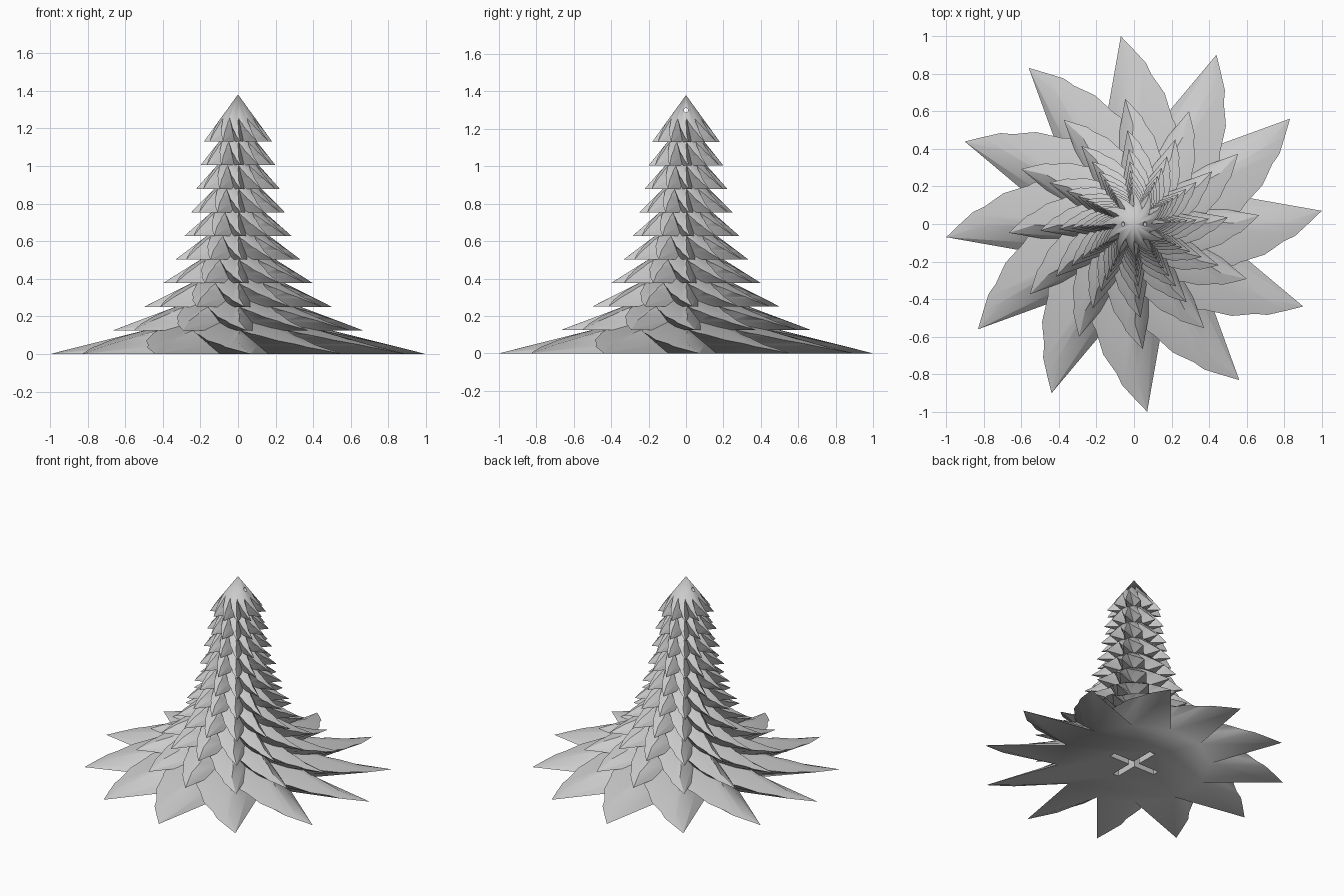
import bpy, bmesh, math
from mathutils import Vector

cube = bpy.data.objects.get("Cube")
if cube:
    bpy.data.objects.remove(cube, do_unlink=True)

POINTS = 12        # branches per tier
TIERS = 10
SLICES = 5
PITCH = 0.1255     # rise from tier to tier
HEIGHT = 2 * PITCH
TURN = math.radians(-7)    # twist per slice
START = math.radians(4)
MARGIN = 0.02

grey = bpy.data.materials.new("plain_grey")
grey.use_nodes = True
grey.diffuse_color = (0.6, 0.6, 0.6, 1)
grey.node_tree.nodes["Principled BSDF"].inputs["Base Color"].default_value = (0.6, 0.6, 0.6, 1)


def finish(bm, name):
    bmesh.ops.recalc_face_normals(bm, faces=bm.faces[:])
    mesh = bpy.data.meshes.new(name)
    bm.to_mesh(mesh)
    bm.free()
    mesh.materials.append(grey)
    obj = bpy.data.objects.new(name, mesh)
    bpy.context.collection.objects.link(obj)
    return obj


def cone(name, radius, base):
    bm = bmesh.new()
    sides = 8 * POINTS
    ring = [bm.verts.new((radius * math.cos(a), radius * math.sin(a), base))
            for a in (START + math.tau * k / sides for k in range(sides))]
    apex = bm.verts.new((0, 0, base + HEIGHT))
    bm.faces.new(ring[::-1])
    for k in range(sides):
        bm.faces.new((ring[k], ring[(k + 1) % sides], apex))
    return finish(bm, name)


def twisted_star(name, radius, base):
    """Star prism that turns as it rises, reaching past both ends of the cone."""
    bm = bmesh.new()
    n = 2 * POINTS
    levels = [(s, base + HEIGHT * s / SLICES) for s in range(SLICES + 1)]
    levels = [(0, base - MARGIN)] + levels + [(SLICES, base + HEIGHT + MARGIN)]
    rings = []
    for s, z in levels:
        ring = []
        for k in range(n):
            r = radius * (0.5 if k % 2 else 1.002)
            a = START + TURN * s + math.pi * k / POINTS
            ring.append(bm.verts.new((r * math.cos(a), r * math.sin(a), z)))
        rings.append(ring)
    bm.faces.new(rings[0][::-1])
    bm.faces.new(rings[-1])
    for low, high in zip(rings, rings[1:]):
        for k in range(n):
            j = (k + 1) % n
            bm.faces.new((low[k], low[j], high[j]))
            bm.faces.new((low[k], high[j], high[k]))
    return finish(bm, name)


def box(name, size):
    bm = bmesh.new()
    bmesh.ops.create_cube(bm, size=1)
    bmesh.ops.scale(bm, vec=Vector(size), verts=bm.verts)
    return finish(bm, name)


def combine(target, cutter, operation):
    """Apply a boolean and discard the cutter."""
    mod = target.modifiers.new(cutter.name, "BOOLEAN")
    mod.operation = operation
    mod.solver = "EXACT"
    mod.object = cutter
    bpy.context.view_layer.objects.active = target
    bpy.ops.object.modifier_apply(modifier=mod.name)
    bpy.data.objects.remove(cutter, do_unlink=True)


# Stacked branch tiers: cones trimmed to a twisting star
tiers = []
for i in range(TIERS):
    radius, base = 2 / (i + 2), PITCH * i
    tier = cone(f"branch_tier_{i + 1}", radius, base)
    combine(tier, twisted_star("star_cutter", radius, base), "INTERSECT")
    tiers.append(tier)

# Crossed stand slot under the lowest tier
combine(tiers[0], box("slot_cutter_x", (0.37, 0.045, 0.24)), "DIFFERENCE")
combine(tiers[0], box("slot_cutter_y", (0.045, 0.37, 0.24)), "DIFFERENCE")

# Small hanging hole through the top
bpy.ops.mesh.primitive_cylinder_add(vertices=16, radius=0.012, depth=0.5,
                                    location=(0, 0, 1.3), rotation=(0, math.pi / 2, 0))
combine(tiers[-1], bpy.context.object, "DIFFERENCE")

# Soft cone surfaces with crisp branch edges
bpy.ops.object.select_all(action="DESELECT")
for tier in tiers:
    tier.select_set(True)
bpy.context.view_layer.objects.active = tiers[0]
bpy.ops.object.shade_smooth_by_angle(angle=math.radians(25))
